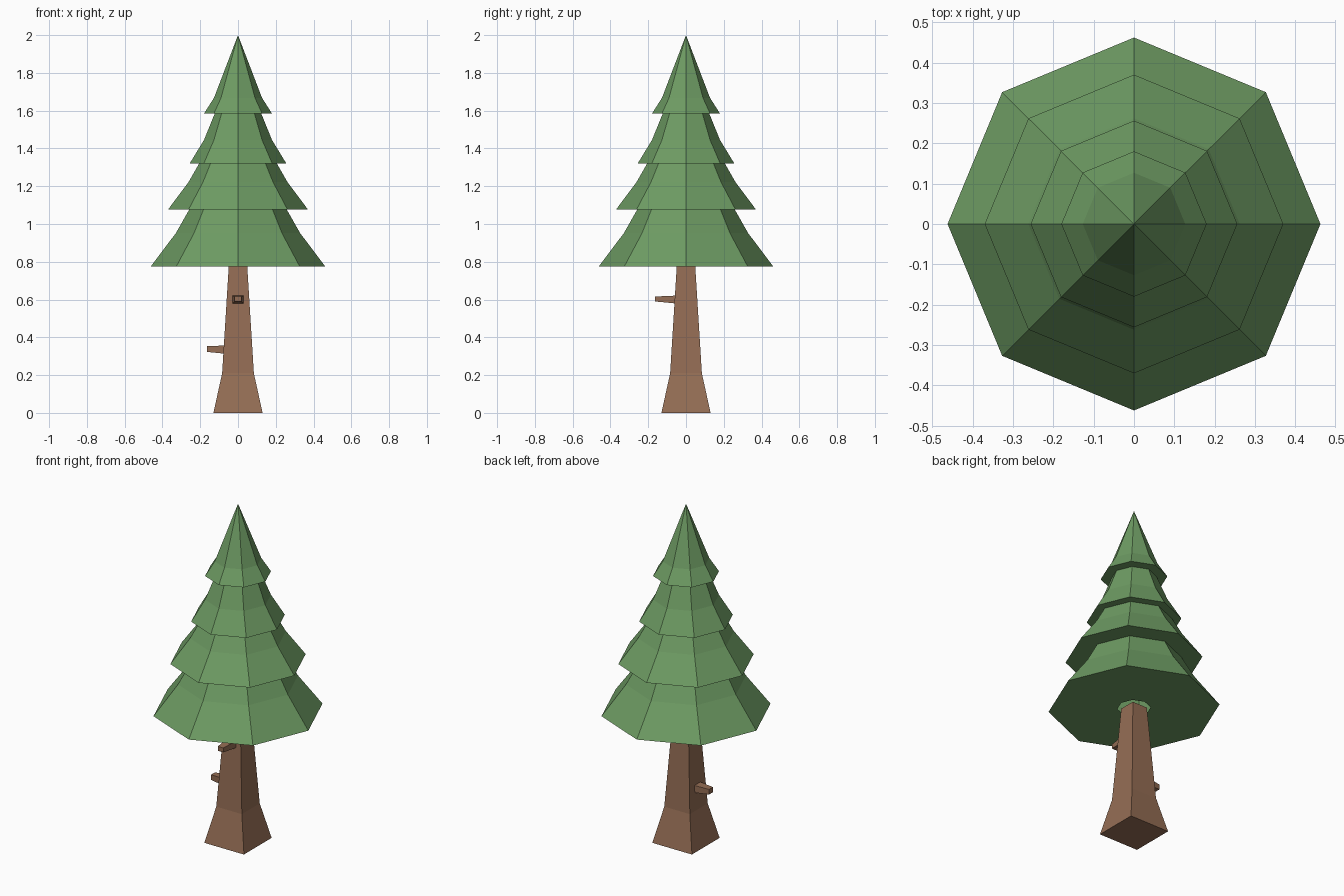
import bpy, bmesh
from math import cos, sin, pi
from mathutils import Matrix

if "Cube" in bpy.data.objects:
    bpy.data.objects.remove(bpy.data.objects["Cube"])


def material(name, rgb):
    m = bpy.data.materials.new(name)
    m.diffuse_color = (*rgb, 1)
    m.use_nodes = True
    m.node_tree.nodes["Principled BSDF"].inputs["Base Color"].default_value = m.diffuse_color
    return m


def loft(name, rings, mat, cap_start=True, cap_end=True, apex=None, matrix=None):
    """Bridge a list of point rings; optionally cap ends or close to an apex."""
    bm = bmesh.new()
    loops = [[bm.verts.new(p) for p in ring] for ring in rings]
    n = len(loops[0])
    for a, b in zip(loops, loops[1:]):
        for i in range(n):
            j = (i + 1) % n
            bm.faces.new((a[i], a[j], b[j], b[i]))
    if cap_start:
        bm.faces.new(loops[0][::-1])
    if apex:
        tip = bm.verts.new(apex)
        for i in range(n):
            bm.faces.new((loops[-1][i], loops[-1][(i + 1) % n], tip))
    elif cap_end:
        bm.faces.new(loops[-1])
    if matrix:
        bm.transform(matrix)
    mesh = bpy.data.meshes.new(name)
    bm.to_mesh(mesh)
    bm.free()
    mesh.materials.append(mat)
    obj = bpy.data.objects.new(name, mesh)
    bpy.context.collection.objects.link(obj)
    return obj


def octagon(r, z):
    return [(r * cos(i * pi / 4), r * sin(i * pi / 4), z) for i in range(8)]


def rectangle(hx, hy, z, cy=0):
    return [(-hx, cy - hy, z), (hx, cy - hy, z), (hx, cy + hy, z), (-hx, cy + hy, z)]


green = material("needles", (0.155, 0.33, 0.125))
brown = material("bark", (0.30, 0.155, 0.09))

# Foliage: stepped eight-sided tiers, open around the trunk underneath
profile = [(0.09, 0.775),
           (0.462, 0.775), (0.328, 0.953), (0.258, 1.077),
           (0.37, 1.077), (0.262, 1.222), (0.206, 1.32),
           (0.256, 1.32), (0.18, 1.445), (0.123, 1.585),
           (0.18, 1.585), (0.127, 1.668)]
loft("foliage", [octagon(r, z) for r, z in profile], green,
     cap_start=False, apex=(0, 0, 2))

# Trunk: square with a flared foot
loft("trunk", [rectangle(h, h, z) for h, z in
               [(0.13, 0), (0.084, 0.21), (0.049, 0.775)]], brown)


# Broken branch stubs, built along +z and turned outwards
def stub(name, z, half_base, half_tip, start, turn):
    rings = [rectangle(0.029, half_base, start),
             rectangle(0.018, half_tip, 0.164, 0.003)]
    m = (Matrix.Translation((0, 0, z)) @ Matrix.Rotation(turn, 4, 'Z')
         @ Matrix.Rotation(pi / 2, 4, 'X'))
    loft(name, rings, brown, matrix=m)


stub("front_branch_stub", 0.60, 0.021, 0.013, 0.05, 0)
stub("left_branch_stub", 0.335, 0.022, 0.015, 0.065, -pi / 2)
